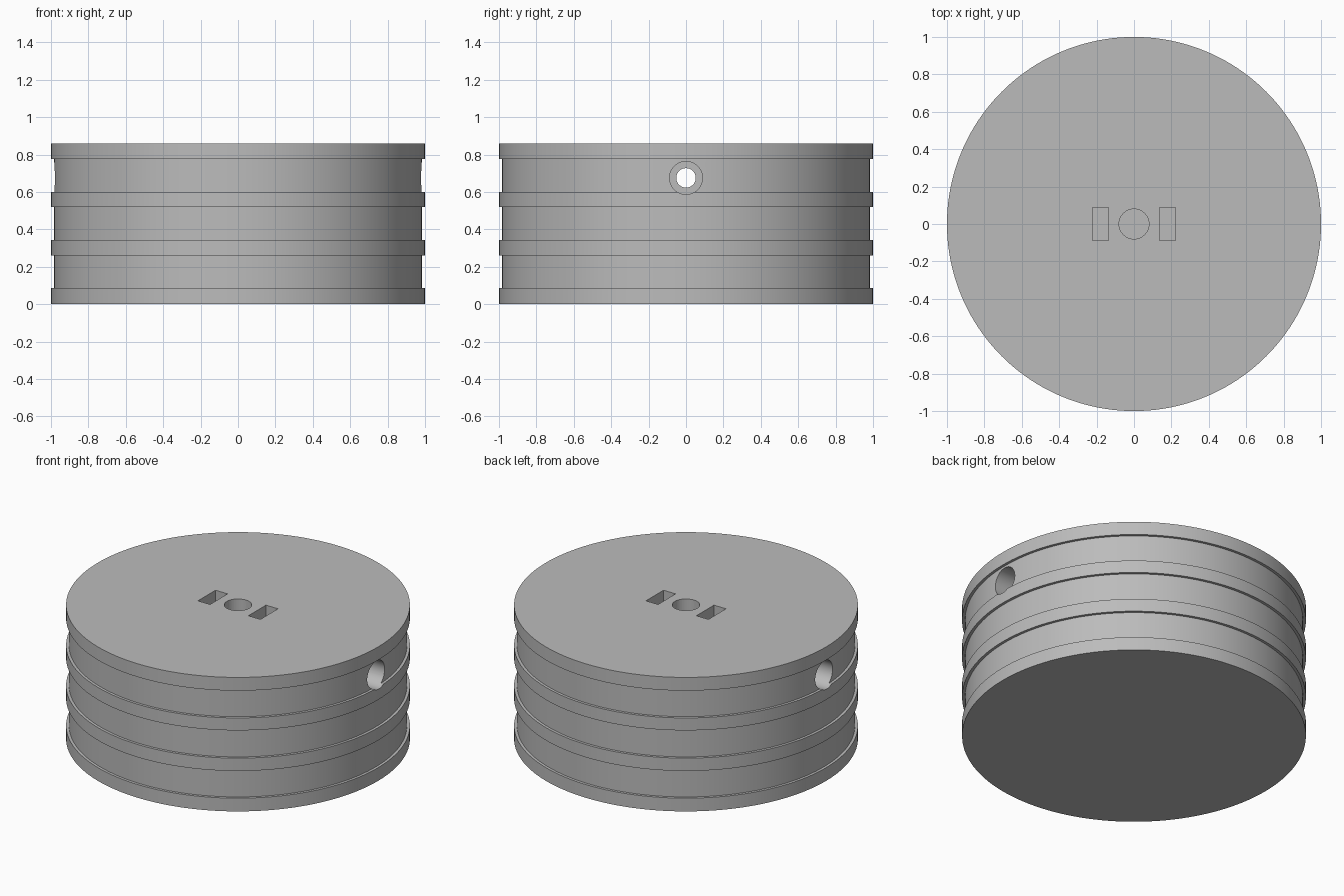
import bpy
import bmesh
from math import radians, pi
from mathutils import Matrix, Vector

if "Cube" in bpy.data.objects:
    bpy.data.objects.remove(bpy.data.objects["Cube"])

HEIGHT = 0.86
RIM, GROOVE = 1.0, 0.983
BORE_Z = 0.675

grey = bpy.data.materials.new("plain grey")
grey.use_nodes = True
colour = (0.5, 0.5, 0.5, 1)
grey.diffuse_color = colour
grey.node_tree.nodes["Principled BSDF"].inputs["Base Color"].default_value = colour


def add_object(name, bm):
    bmesh.ops.recalc_face_normals(bm, faces=bm.faces)
    mesh = bpy.data.meshes.new(name)
    bm.to_mesh(mesh)
    bm.free()
    mesh.materials.append(grey)
    obj = bpy.data.objects.new(name, mesh)
    bpy.context.collection.objects.link(obj)
    return obj


def turned(name, profile, segments, matrix=Matrix()):
    """Revolve (radius, height) points about z, closing both ends."""
    bm = bmesh.new()
    points = [(0, profile[0][1])] + profile + [(0, profile[-1][1])]
    verts = [bm.verts.new((r, 0, z)) for r, z in points]
    edges = [bm.edges.new(pair) for pair in zip(verts, verts[1:])]
    bmesh.ops.spin(bm, geom=verts + edges, axis=(0, 0, 1), cent=(0, 0, 0),
                   angle=2 * pi, steps=segments)
    bmesh.ops.remove_doubles(bm, verts=bm.verts, dist=1e-5)
    bm.transform(matrix)
    return add_object(name, bm)


def block(name, centre, size):
    bm = bmesh.new()
    bmesh.ops.create_cube(bm, size=1, matrix=Matrix.Translation(centre)
                          @ Matrix.Diagonal(Vector(size).to_4d()))
    return add_object(name, bm)


# Drum with four raised bands and three shallow grooves
bands = [(0, 0.085), (0.26, 0.342), (0.52, 0.60), (0.775, HEIGHT)]
profile = []
for i, (low, high) in enumerate(bands):
    if i > 0:
        profile.append((GROOVE, low))
    profile += [(RIM, low), (RIM, high)]
    if i < len(bands) - 1:
        profile.append((GROOVE, high))
drum = turned("grooved_drum", profile, 160)

# Stepped cross bore: wide at both ends, narrow through the middle
sideways = Matrix.Translation((0, 0, BORE_Z)) @ Matrix.Rotation(pi / 2, 4, "Y")
cutters = [turned("cross_bore_cutter",
                  [(0.088, -1.1), (0.088, -0.45), (0.052, -0.45),
                   (0.052, 0.45), (0.088, 0.45), (0.088, 1.1)], 48, sideways)]

# Central shaft socket and the two slots beside it
cutters.append(turned("shaft_socket_cutter", [(0.08, 0.43), (0.08, 1)], 48))
for side, name in ((1, "left"), (-1, "right")):
    cutters.append(block(name + "_slot_cutter", (side * 0.179, 0, 0.79),
                         (0.086, 0.178, 0.41)))

for cutter in cutters:
    cutter.hide_render = True
    cut = drum.modifiers.new(cutter.name, "BOOLEAN")
    cut.operation = "DIFFERENCE"
    cut.solver = "EXACT"
    cut.object = cutter

# Bake the cuts, then drop the cutters
bpy.context.view_layer.update()
baked = bpy.data.meshes.new_from_object(
    drum.evaluated_get(bpy.context.evaluated_depsgraph_get()))
drum.modifiers.clear()
drum.data = baked
for cutter in cutters:
    bpy.data.objects.remove(cutter)

# Smooth the round walls and keep the steps crisp
for obj in bpy.context.selected_objects:
    obj.select_set(False)
drum.select_set(True)
bpy.context.view_layer.objects.active = drum
bpy.ops.object.shade_smooth_by_angle(angle=radians(30))
